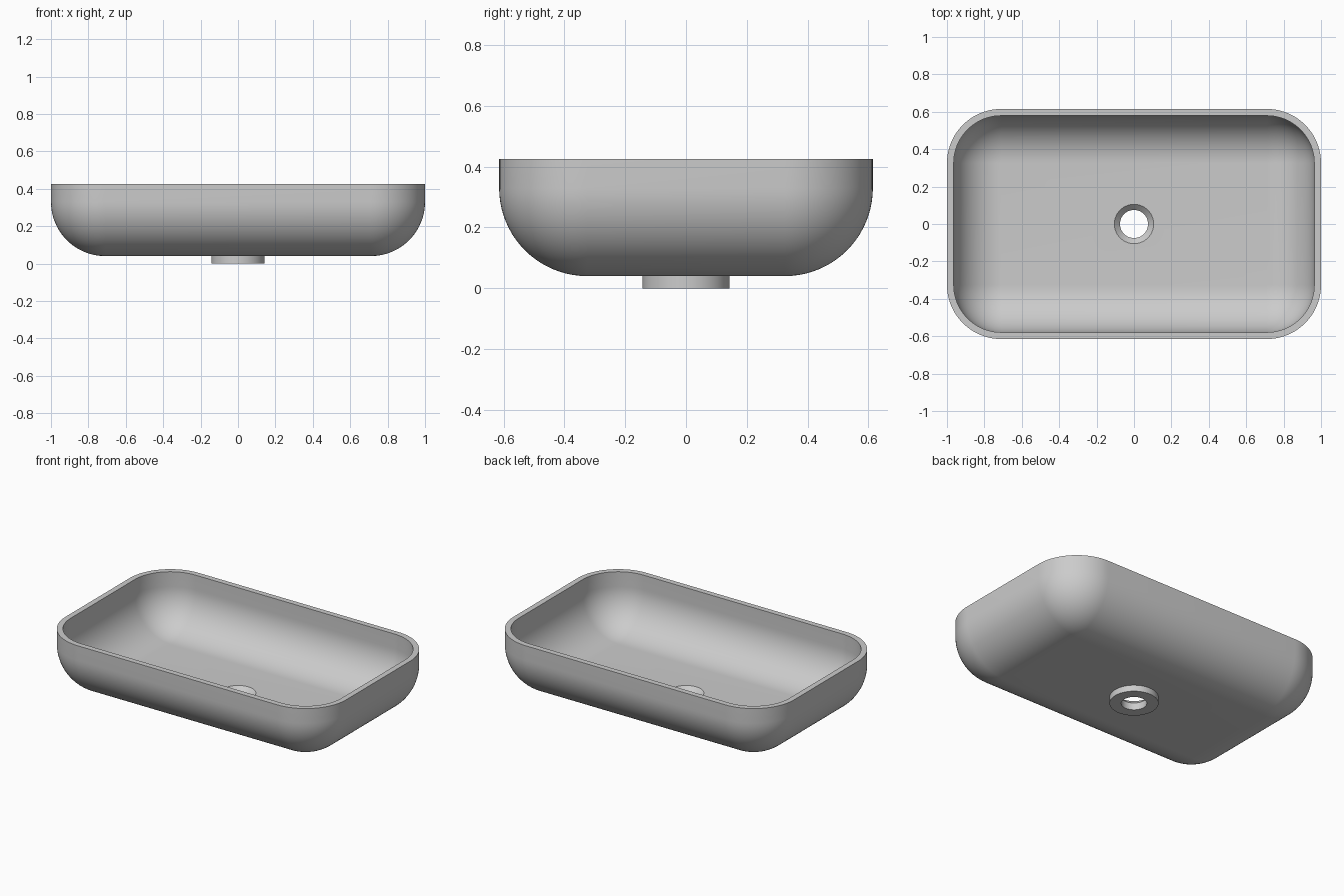
import bpy, bmesh
from math import sin, cos, pi, radians

if "Cube" in bpy.data.objects:
    bpy.data.objects.remove(bpy.data.objects["Cube"])

N = 20                      # segments per quarter turn
CX, CY, CZ = 0.71, 0.325, 0.33   # centres of the rounded corners
R_OUT, R_IN = 0.29, 0.254   # outer and inner corner radius
TOP, FLOOR = 0.425, CZ - R_IN


def ring(cx, cy, r, z):
    """Rounded rectangle; a plain circle when cx = cy = 0."""
    pts = []
    for q, (sx, sy) in enumerate([(1, 1), (-1, 1), (-1, -1), (1, -1)]):
        for i in range(N + 1):
            a = (q + i / N) * pi / 2
            pts.append((sx * cx + r * cos(a), sy * cy + r * sin(a), z))
    return pts


def bowl(r):
    """Rings from the flat bottom up to the rim."""
    rings = []
    for i in range(N + 1):
        a = i / N * pi / 2
        rings.append(ring(CX, CY, r * sin(a), CZ - r * cos(a)))
    return rings + [ring(CX, CY, r, TOP)]


# closed section: drain bore, spout, outer bowl, rim, inner bowl, drain bevel
rings = [ring(0, 0, 0.075, 0), ring(0, 0, 0.143, 0), ring(0, 0, 0.143, CZ - R_OUT)]
rings += bowl(R_OUT) + bowl(R_IN)[::-1]
rings += [ring(0, 0, 0.105, FLOOR), ring(0, 0, 0.075, FLOOR - 0.03)]

bm = bmesh.new()
loops = [[bm.verts.new(p) for p in pts] for pts in rings]
for k, lower in enumerate(loops):
    upper = loops[(k + 1) % len(loops)]
    for i in range(len(lower)):
        j = (i + 1) % len(lower)
        bm.faces.new((lower[i], lower[j], upper[j], upper[i]))
bmesh.ops.remove_doubles(bm, verts=bm.verts, dist=1e-5)
bmesh.ops.recalc_face_normals(bm, faces=bm.faces)

# wash basin object
mesh = bpy.data.meshes.new("basin")
bm.to_mesh(mesh)
bm.free()
basin = bpy.data.objects.new("basin", mesh)
bpy.context.collection.objects.link(basin)
bpy.context.view_layer.objects.active = basin
basin.select_set(True)
bpy.ops.object.shade_smooth_by_angle(angle=radians(30))
